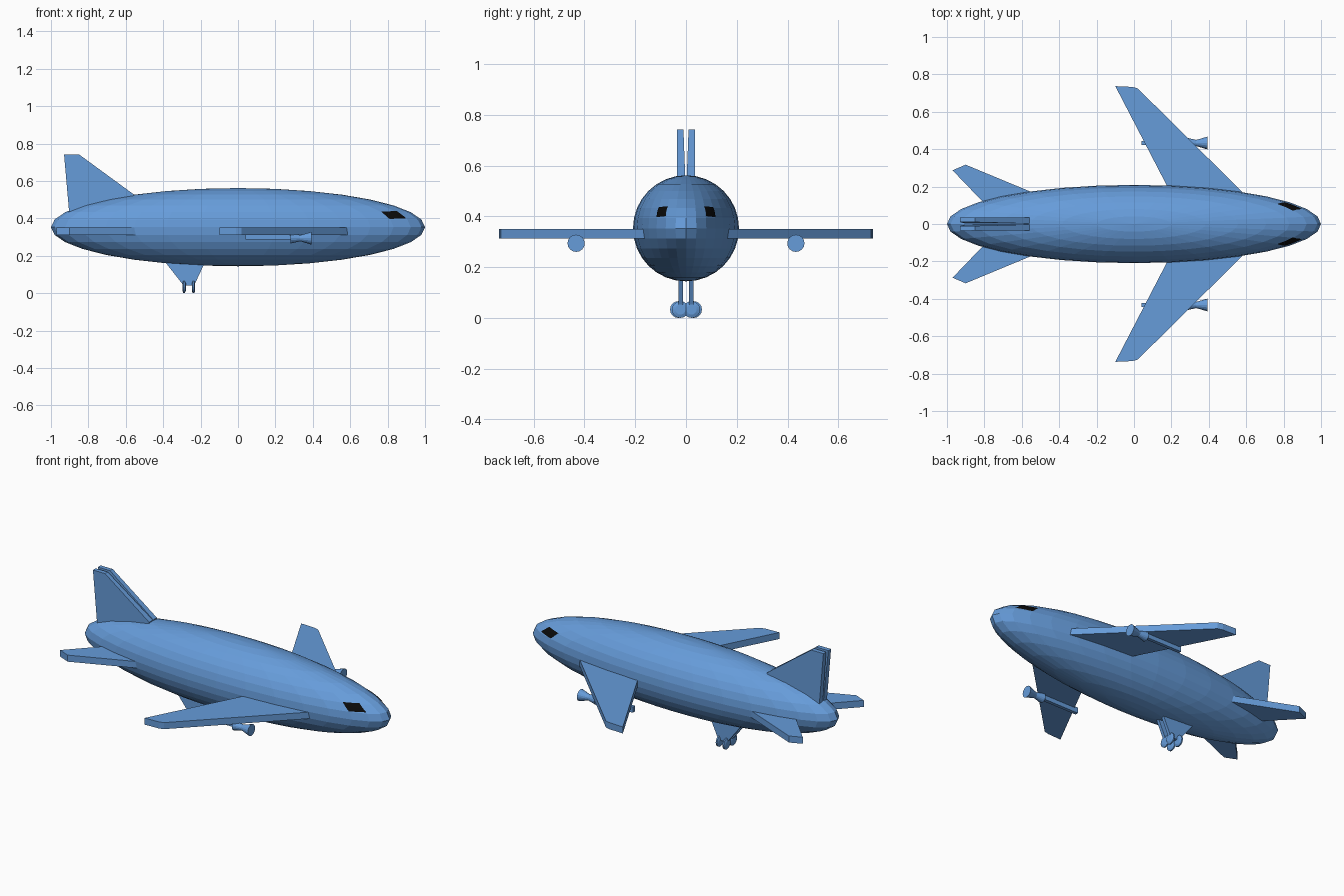
import bpy, bmesh, math
from mathutils import Matrix, Vector

if "Cube" in bpy.data.objects:
    bpy.data.objects.remove(bpy.data.objects["Cube"])


def material(name, rgb):
    m = bpy.data.materials.new(name)
    m.diffuse_color = (*rgb, 1)
    m.use_nodes = True
    m.node_tree.nodes["Principled BSDF"].inputs["Base Color"].default_value = m.diffuse_color
    return m


BLUE = material("sky_blue", (0.133, 0.332, 0.70))
BLACK = material("window_black", (0.003, 0.003, 0.003))
CENTRE = Vector((0, 0, 0.353))
RADII = Vector((1.0, 0.209, 0.209))


def finish(name, bm, mat=BLUE):
    bmesh.ops.recalc_face_normals(bm, faces=bm.faces)
    mesh = bpy.data.meshes.new(name)
    bm.to_mesh(mesh)
    bm.free()
    mesh.materials.append(mat)
    ob = bpy.data.objects.new(name, mesh)
    bpy.context.collection.objects.link(ob)
    return ob


def slab(name, lower, upper):
    """Solid between two matching outlines."""
    bm = bmesh.new()
    a = [bm.verts.new(p) for p in lower]
    b = [bm.verts.new(p) for p in upper]
    bm.faces.new(a)
    bm.faces.new(b)
    n = len(a)
    for i in range(n):
        j = (i + 1) % n
        bm.faces.new((a[i], a[j], b[j], b[i]))
    return finish(name, bm)


def lathe_x(name, profile, x, y, z, sides=16):
    """Closed round part along x from (offset, radius) pairs."""
    bm = bmesh.new()
    rings = []
    for dx, r in profile:
        rings.append([bm.verts.new((x + dx,
                                    y + r * math.cos(2 * math.pi * i / sides),
                                    z + r * math.sin(2 * math.pi * i / sides)))
                      for i in range(sides)])
    for p, q in zip(rings, rings[1:]):
        for i in range(sides):
            j = (i + 1) % sides
            bm.faces.new((p[i], p[j], q[j], q[i]))
    bm.faces.new(rings[0])
    bm.faces.new(rings[-1])
    return finish(name, bm)


# Fuselage: stretched low-poly sphere
bm = bmesh.new()
bmesh.ops.create_uvsphere(bm, u_segments=32, v_segments=16, radius=1)
bmesh.ops.transform(bm, verts=bm.verts,
                    matrix=Matrix.Translation(CENTRE) @ Matrix.Diagonal((*RADII, 1)))
finish("fuselage", bm)

WING = [(0.63, 0.12), (0.56, 0.19), (0.02, 0.725), (-0.01, 0.733), (-0.10, 0.737), (0.22, 0.12)]
TAIL = [(-0.50, 0.15), (-0.57, 0.18), (-0.90, 0.317), (-0.97, 0.287), (-0.80, 0.11), (-0.70, 0.05)]
FIN = [(-0.93, 0.742), (-0.85, 0.742), (-0.56, 0.53), (-0.56, 0.45), (-0.90, 0.40)]
STRUT = [(-0.40, 0.18), (-0.17, 0.18), (-0.235, 0.04), (-0.29, 0.04)]
WINDOW = [Vector(p) for p in ((0.765, 0.436), (0.85, 0.438), (0.90, 0.40), (0.81, 0.396))]

for s, side in ((1, "left"), (-1, "right")):
    # Main wings and tailplanes
    for name, outline in (("wing", WING), ("tailplane", TAIL)):
        slab(f"{side}_{name}", [(x, s * y, 0.312) for x, y in outline],
             [(x, s * y, 0.351) for x, y in outline])

    # Tail fin halves with a narrow groove between them
    slab(f"{side}_tail_fin",
         [(x, s * (0.002 + 0.008 * max(0, z - 0.53) / 0.21), z) for x, z in FIN],
         [(x, s * 0.036, z) for x, z in FIN])

    # Engine with flared intake, and the thin pylon behind it
    lathe_x(f"{side}_engine",
            [(0, 0.028), (0.05, 0.017), (0.06, 0.019), (0.11, 0.034)],
            0.282, s * 0.433, 0.294)
    pylon = [(0.04, 0.286), (0.30, 0.286), (0.30, 0.32), (0.04, 0.32)]
    slab(f"{side}_engine_pylon", [(x, s * 0.423, z) for x, z in pylon],
         [(x, s * 0.443, z) for x, z in pylon])

    # Landing gear strut and wheels
    slab(f"{side}_gear_strut", [(x, s * 0.012, z) for x, z in STRUT],
         [(x, s * 0.03, z) for x, z in STRUT])
    for end, x, y in (("rear", -0.288, 0.030), ("front", -0.238, 0.022)):
        lathe_x(f"{side}_{end}_wheel",
                [(-0.009, 0.02), (-0.004, 0.033), (0.004, 0.033), (0.009, 0.02)],
                x, s * y, 0.033)

    # Cockpit window: thin patch laid over the fuselage surface
    bm = bmesh.new()
    n = 6
    grid = []
    for i in range(n + 1):
        for j in range(n + 1):
            u, v = i / n, j / n
            p = WINDOW[0].lerp(WINDOW[1], u).lerp(WINDOW[3].lerp(WINDOW[2], u), v)
            h = p.y - CENTRE.z
            y = RADII.y * math.sqrt(1 - p.x ** 2 - (h / RADII.z) ** 2) + 0.001
            grid.append(bm.verts.new((p.x, s * y, p.y + 0.001)))
    for i in range(n):
        for j in range(n):
            k = i * (n + 1) + j
            quad = [grid[k], grid[k + n + 1], grid[k + n + 2], grid[k + 1]]
            bm.faces.new(quad if s < 0 else quad[::-1])
    bm.normal_update()
    outward = sum(f.normal.y for f in bm.faces) * s > 0
    if not outward:
        bmesh.ops.reverse_faces(bm, faces=bm.faces)
    mesh = bpy.data.meshes.new(f"{side}_cockpit_window")
    bm.to_mesh(mesh)
    bm.free()
    mesh.materials.append(BLACK)
    bpy.context.collection.objects.link(
        bpy.data.objects.new(f"{side}_cockpit_window", mesh))
